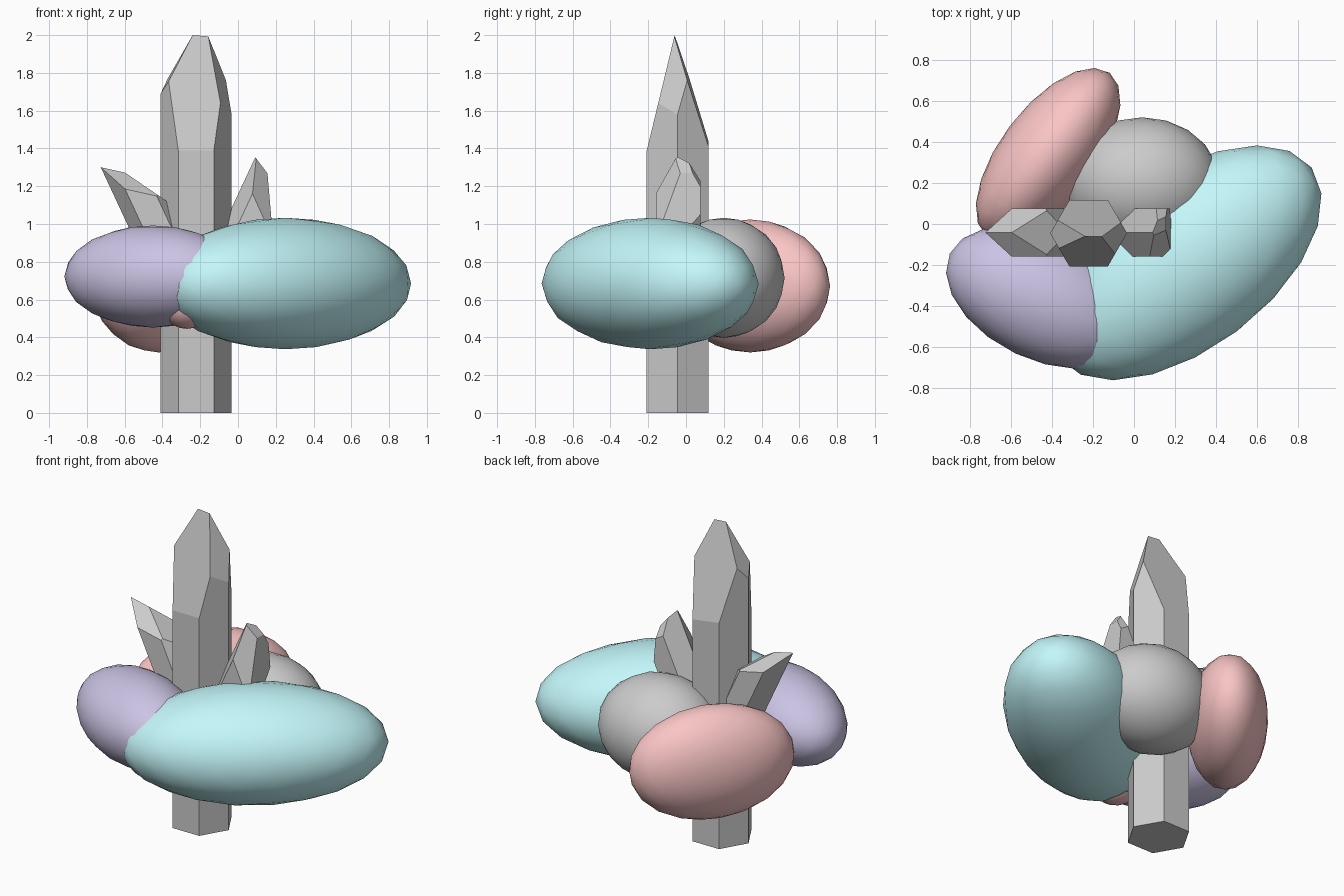
import bpy, bmesh
from math import radians, pi
from mathutils import Vector, Matrix

if "Cube" in bpy.data.objects:
    bpy.data.objects.remove(bpy.data.objects["Cube"])


def material(name, rgb):
    m = bpy.data.materials.new(name)
    m.diffuse_color = (*rgb, 1)
    m.use_nodes = True
    m.node_tree.nodes["Principled BSDF"].inputs["Base Color"].default_value = m.diffuse_color
    return m


def add_object(name, bm, mat=None, smooth=False):
    me = bpy.data.meshes.new(name)
    for f in bm.faces:
        f.smooth = smooth
    bm.to_mesh(me)
    bm.free()
    ob = bpy.data.objects.new(name, me)
    bpy.context.collection.objects.link(ob)
    if mat:
        me.materials.append(mat)
    return ob


def blob(name, center, radii, angle, mat=None):
    """Smooth ellipsoid stone turned about z."""
    bm = bmesh.new()
    bmesh.ops.create_icosphere(bm, subdivisions=3, radius=1.0)
    bm.transform(Matrix.Translation(center) @ Matrix.Rotation(radians(angle), 4, 'Z')
                 @ Matrix.Diagonal((*radii, 1)))
    return add_object(name, bm, mat, True)


def crystal(name, base, radius, length, tilt, cuts):
    """Hexagonal prism whose tip is cut by planes, each given by three points."""
    bm = bmesh.new()
    bmesh.ops.create_cone(bm, cap_ends=True, segments=6, radius1=radius,
                          radius2=radius, depth=length,
                          matrix=Matrix.Translation((0, 0, length / 2))
                          @ Matrix.Rotation(pi / 2, 4, 'Z'))
    # turn so that corners point along x
    xs = max(v.co.x for v in bm.verts)
    if xs < radius * 0.95:
        bm.transform(Matrix.Rotation(pi / 6, 4, 'Z'))
    bm.transform(Matrix.Translation(base) @ Matrix.Rotation(radians(tilt), 4, 'Y'))
    for a, b, c in cuts:
        a, b, c = Vector(a), Vector(b), Vector(c)
        n = (b - a).cross(c - a).normalized()
        if n.dot(a - Vector(base)) < 0:
            n = -n
        r = bmesh.ops.bisect_plane(bm, geom=bm.verts[:] + bm.edges[:] + bm.faces[:],
                                   dist=1e-5, plane_co=a, plane_no=n, clear_outer=True)
        edges = [e for e in r['geom_cut'] if isinstance(e, bmesh.types.BMEdge)]
        if edges:
            bmesh.ops.contextual_create(bm, geom=edges)
    bmesh.ops.recalc_face_normals(bm, faces=bm.faces[:])
    return add_object(name, bm)


teal = material("teal", (0.55, 0.93, 0.96))
pink = material("pink", (0.96, 0.56, 0.56))
purple = material("purple", (0.60, 0.55, 0.78))

# tall centre crystal
crystal("main_crystal", (-0.222, -0.045, 0), 0.188, 2.3, 0, [
    ((-0.315, -0.205, 1.4), (-0.125, -0.205, 1.4), (-0.24, -0.06, 2.0)),
    ((-0.41, -0.04, 1.69), (-0.365, -0.118, 1.76), (-0.24, -0.06, 2.0)),
    ((-0.035, -0.04, 1.59), (-0.09, -0.14, 1.64), (-0.15, -0.07, 1.955)),
    ((-0.24, -0.06, 2.0), (-0.13, -0.04, 1.92), (-0.125, 0.113, 1.43)),
])

# leaning side crystals
crystal("left_crystal", (-0.32, -0.042, 0.75), 0.136, 0.9, -25, [
    ((-0.62, -0.16, 1.19), (-0.53, -0.16, 1.17), (-0.65, -0.04, 1.285)),
    ((-0.62, 0.076, 1.19), (-0.53, 0.076, 1.17), (-0.65, -0.044, 1.285)),
    ((-0.61, 0, 1.28), (-0.61, 0.1, 1.28), (-0.405, 0, 1.14)),
])
crystal("right_crystal", (-0.04, -0.042, 0.75), 0.136, 0.9, 25, [
    ((0.155, 0, 1.28), (0.155, 0.1, 1.28), (0.175, 0, 1.05)),
    ((0.09, 0, 1.355), (0.09, 0.1, 1.355), (0.155, 0, 1.27)),
    ((0.05, -0.16, 1.22), (0.14, -0.16, 1.02), (0.10, -0.05, 1.35)),
    ((0.09, 0.01, 1.35), (0.13, 0.05, 1.26), (0.06, 0.075, 1.26)),
])

# rounded stones around the base
blob("teal_stone", (0.25, -0.19, 0.685), (0.775, 0.42, 0.348), 37, teal)
blob("purple_stone", (-0.45, -0.36, 0.722), (0.50, 0.303, 0.27), -25.5, purple)
blob("pink_stone", (-0.42, 0.34, 0.672), (0.50, 0.234, 0.352), 53, pink)
blob("grey_stone", (0.04, 0.2, 0.715), (0.38, 0.322, 0.318), 0)
blob("small_pink_stone", (-0.27, -0.48, 0.58), (0.14, 0.15, 0.135), 0, pink)
